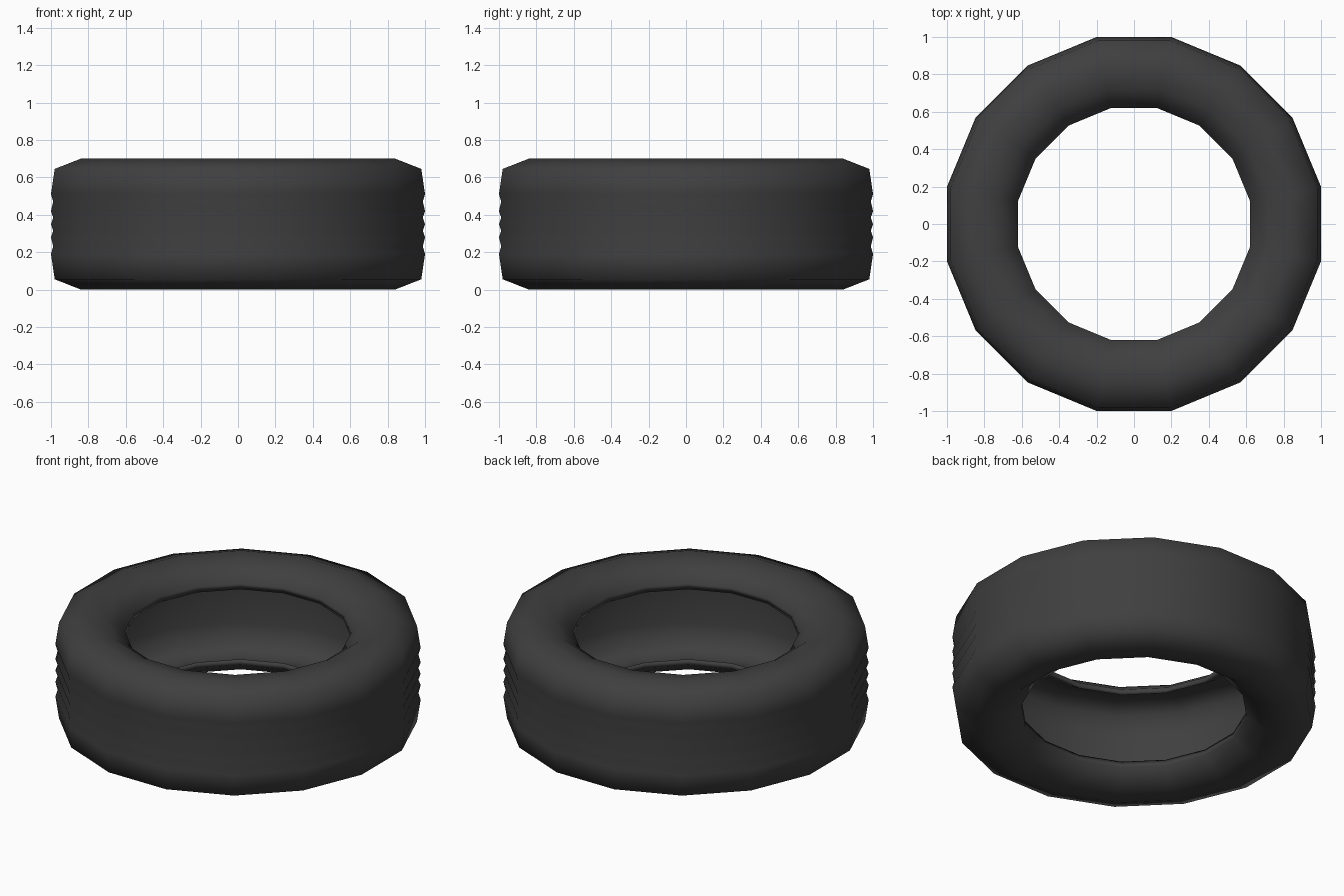
import bpy, bmesh, math

if "Cube" in bpy.data.objects:
    bpy.data.objects.remove(bpy.data.objects["Cube"])

SIDES = 16
MID = 0.35

# Upper half of the tyre section: (distance to flat, height above middle)
tread = [(1.0, 0.0), (0.988, 0.035), (1.0, 0.07), (0.988, 0.12), (1.0, 0.16),
         (0.98, 0.295), (0.84, 0.35), (0.72, 0.325), (0.62, 0.25)]
cavity = [(0.62, 0.215), (0.72, 0.28), (0.84, 0.305), (0.93, 0.26), (0.955, 0.15)]
half = tread + cavity
profile = half + [(r, -z) for r, z in reversed(half[1:])]

rubber = bpy.data.materials.new("black rubber")
rubber.diffuse_color = (0.05, 0.05, 0.05, 1)
rubber.use_nodes = True
rubber.node_tree.nodes["Principled BSDF"].inputs["Base Color"].default_value = rubber.diffuse_color

# Sweep the closed section round the z axis
bm = bmesh.new()
rings = []
for i in range(SIDES):
    a = math.tau * (i + 0.5) / SIDES
    k = 1 / math.cos(math.pi / SIDES)
    rings.append([bm.verts.new((r * k * math.cos(a), r * k * math.sin(a), MID + z))
                  for r, z in profile])
n = len(profile)
for i in range(SIDES):
    p, q = rings[i], rings[(i + 1) % SIDES]
    for j in range(n):
        bm.faces.new((p[j], q[j], q[(j + 1) % n], p[(j + 1) % n]))
bmesh.ops.recalc_face_normals(bm, faces=bm.faces[:])
for f in bm.faces:
    f.smooth = True
mesh = bpy.data.meshes.new("tyre")
bm.to_mesh(mesh)
bm.free()
mesh.materials.append(rubber)
tyre = bpy.data.objects.new("tyre", mesh)
bpy.context.collection.objects.link(tyre)
